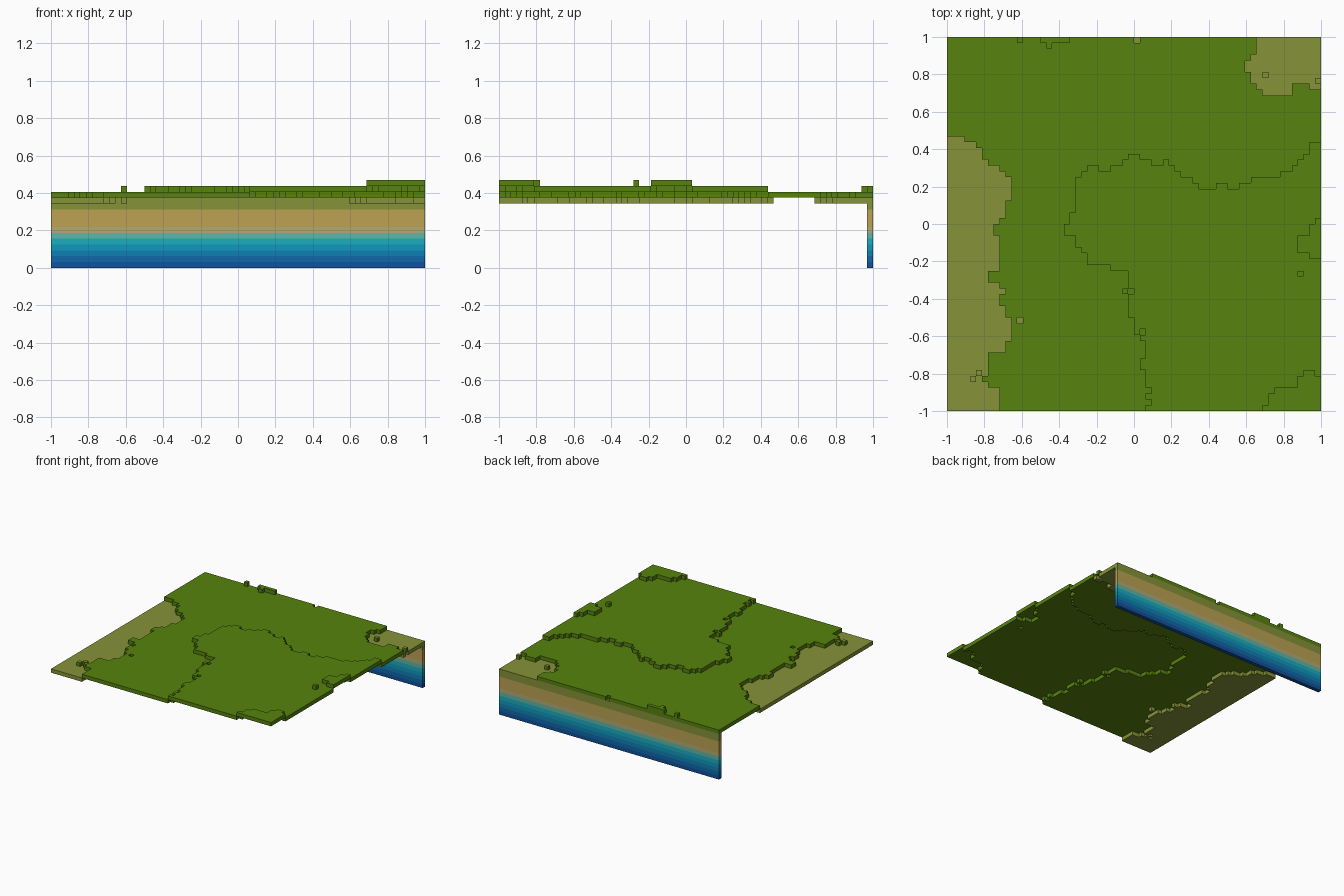
import bpy, bmesh

if "Cube" in bpy.data.objects:
    bpy.data.objects.remove(bpy.data.objects["Cube"], do_unlink=True)

N = 64          # cells per side
S = 2.0 / N     # cell size


# Colours, from deepest layer to the grass
def linear(c):
    c /= 255
    return c / 12.92 if c <= 0.04045 else ((c + 0.055) / 1.055) ** 2.4


PALETTE = [("deep_blue", (16, 82, 155)), ("mid_blue", (14, 104, 170)),
           ("blue", (15, 128, 180)), ("cyan", (14, 152, 188)),
           ("turquoise", (28, 172, 190)), ("pale_teal", (95, 182, 168)),
           ("pale_sand", (180, 170, 115)), ("sand", (188, 162, 84)),
           ("dry_grass", (134, 147, 56)), ("grass", (87, 131, 14))]
GRASS, DRY = 9, 8
materials = []
for name, rgb in PALETTE:
    col = tuple(linear(c) for c in rgb) + (1.0,)
    mat = bpy.data.materials.new(name)
    mat.use_nodes = True
    mat.diffuse_color = col
    bsdf = mat.node_tree.nodes["Principled BSDF"]
    bsdf.inputs["Base Color"].default_value = col
    bsdf.inputs["Roughness"].default_value = 0.9
    materials.append(mat)


def layer_colour(k):
    if k < 7:
        return k
    return 7 if k < 10 else DRY if k < 12 else GRASS


# Contours as (value, repeat) runs
def runs(pairs):
    return [v for v, n in pairs for _ in range(n)]


# right edge of the low western strip, by row
shore = runs([(9, 4), (7, 1), (6, 1), (7, 4), (10, 2), (11, 4), (10, 2), (9, 2),
              (10, 1), (9, 1), (7, 2), (9, 6), (8, 2), (9, 1), (10, 3), (11, 4),
              (10, 1), (9, 1), (7, 1), (6, 2), (5, 1), (3, 1), (0, 17)])
# west edge of the upper terrace, by row
terrace_west = runs([(34, 1), (35, 1), (34, 1), (35, 1), (34, 3), (33, 2), (34, 3),
                     (33, 1), (32, 3), (31, 8), (28, 1), (24, 2), (23, 1), (22, 2),
                     (20, 2), (21, 2), (22, 30)])
# north edge of the upper terrace, by column
terrace_north = runs([(34, 22), (40, 1), (41, 1), (42, 2), (41, 2), (42, 2), (43, 1),
                      (44, 2), (43, 2), (42, 2), (43, 1), (42, 1), (41, 1), (40, 2),
                      (39, 1), (38, 3), (39, 2), (38, 2), (39, 2), (40, 5), (41, 2),
                      (42, 1), (43, 1), (44, 1), (46, 2), (47, 1)])
# north edge of the hill in the south-east corner, by column from 54
hill = [1, 3, 4, 4, 4, 4, 6, 7, 7, 6]
# west edge of the small eastern rise, by row from 26
rise = [62, 60, 60, 60, 62, 62, 63]
# west edge of the low north-east corner, by row from 54
hollow = [54, 53, 52, 52, 51, 51, 52, 53, 53, 53]

# Lone raised or sunken cells
spots = {(10 + 2, 63): 13, (17, 62): 13, (32, 63): 11, (12, 15): 11,
         (60, 23): 14, (30, 20): 13, (31, 20): 12, (33, 13): 12}
spots.update({(i, 63): 13 for i in range(16, 21)})
dry_bumps = {(4, 5), (5, 6), (54, 57), (63, 56)}


def level(i, j):
    if (i, j) in spots:
        return spots[i, j]
    if (i, j) in dry_bumps:
        return 12
    if i < shore[j]:
        return 11
    if j >= 54 and i >= hollow[j - 54]:
        notch = (j == 54 and i >= 59) or (j == 55 and 59 <= i < 62)
        return 12 if notch else 11
    if i >= 54 and j < hill[i - 54]:
        return 14
    if 26 <= j < 33 and i >= rise[j - 26]:
        return 14
    if i >= terrace_west[j] and j < terrace_north[i]:
        return 13
    return 12


# One-cell-thick ground, plus a cutaway wall along the back
ground = {(i, j, level(i, j)) for i in range(N) for j in range(N)}
wall = {(i, N - 1, k) for i in range(N) for k in range(level(i, N - 1))}
solid = ground | wall

# Outward direction and corner offsets of each cube side
SIDES = [((1, 0, 0), [(1, 0, 0), (1, 1, 0), (1, 1, 1), (1, 0, 1)]),
         ((-1, 0, 0), [(0, 0, 0), (0, 0, 1), (0, 1, 1), (0, 1, 0)]),
         ((0, 1, 0), [(0, 1, 0), (0, 1, 1), (1, 1, 1), (1, 1, 0)]),
         ((0, -1, 0), [(0, 0, 0), (1, 0, 0), (1, 0, 1), (0, 0, 1)]),
         ((0, 0, 1), [(0, 0, 1), (1, 0, 1), (1, 1, 1), (0, 1, 1)]),
         ((0, 0, -1), [(0, 0, 0), (0, 1, 0), (1, 1, 0), (1, 0, 0)])]


def build(name, cells):
    """Make the exposed skin of a set of cubic cells."""
    bm = bmesh.new()
    verts = {}

    def vert(p):
        if p not in verts:
            verts[p] = bm.verts.new((p[0] * S - 1, p[1] * S - 1, p[2] * S))
        return verts[p]

    for c in sorted(cells):
        for d, corners in SIDES:
            if tuple(a + b for a, b in zip(c, d)) in solid:
                continue
            f = bm.faces.new([vert(tuple(a + b for a, b in zip(c, o))) for o in corners])
            f.material_index = layer_colour(c[2])
            if d[2] == 1 and c[:2] in dry_bumps:
                f.material_index = DRY
    mesh = bpy.data.meshes.new(name)
    bm.to_mesh(mesh)
    bm.free()
    for m in materials:
        mesh.materials.append(m)
    obj = bpy.data.objects.new(name, mesh)
    bpy.context.collection.objects.link(obj)
    return obj


# Ground terraces and the layered back wall
for k, name in [(11, "low_ground"), (12, "meadow"), (13, "upper_terrace"), (14, "hilltops")]:
    build(name, {c for c in ground if c[2] == k})
build("back_wall", wall)
